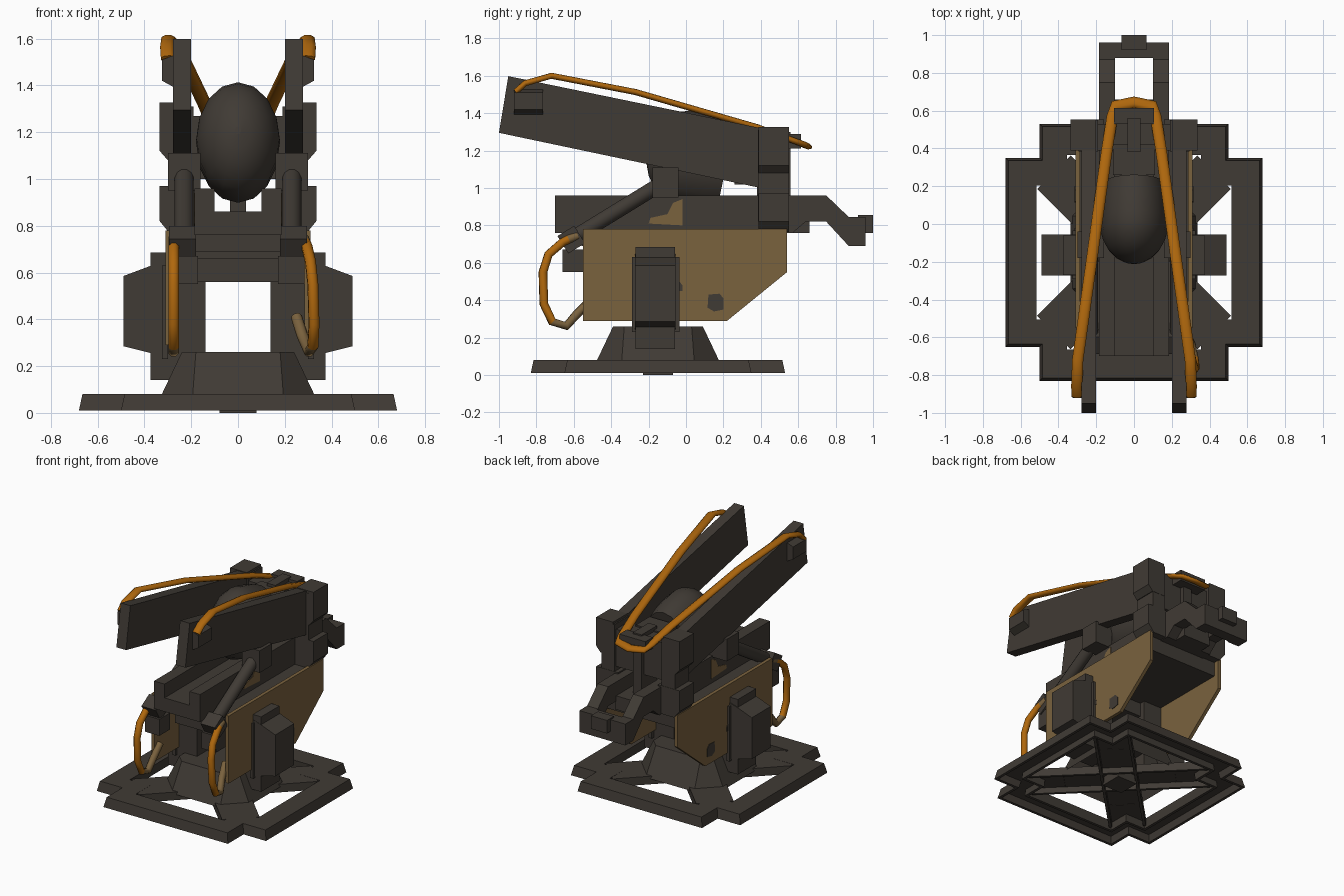
import bpy, bmesh, math
from mathutils import Vector, Matrix

if "Cube" in bpy.data.objects:
    bpy.data.objects.remove(bpy.data.objects["Cube"])


def material(name, rgb):
    m = bpy.data.materials.new(name)
    m.diffuse_color = (*rgb, 1)
    m.use_nodes = True
    m.node_tree.nodes["Principled BSDF"].inputs["Base Color"].default_value = m.diffuse_color
    return m


GREY = material("dark_gunmetal", (0.051, 0.043, 0.035))
TAN = material("worn_tan", (0.195, 0.122, 0.048))
ORANGE = material("orange_hose", (0.43, 0.137, 0.004))


def finish(name, bm, mat, mirror=False):
    bmesh.ops.recalc_face_normals(bm, faces=bm.faces)
    me = bpy.data.meshes.new(name)
    bm.to_mesh(me)
    bm.free()
    me.materials.append(mat)
    ob = bpy.data.objects.new(name, me)
    bpy.context.collection.objects.link(ob)
    if mirror:
        ob.modifiers.new("Mirror", 'MIRROR')
    return ob


def loft(name, loops, mat=GREY, mirror=False, caps=(True, True), closed=False, smooth=False):
    """Skin closed rings of points into a solid."""
    bm = bmesh.new()
    rings = [[bm.verts.new(p) for p in l] for l in loops]
    n = len(rings[0])
    pairs = list(zip(rings, rings[1:])) + ([(rings[-1], rings[0])] if closed else [])
    for a, b in pairs:
        for i in range(n):
            j = (i + 1) % n
            bm.faces.new((a[i], a[j], b[j], b[i])).smooth = smooth
    if not closed:
        if caps[0]:
            bm.faces.new(rings[0])
        if caps[1]:
            bm.faces.new(rings[-1])
    return finish(name, bm, mat, mirror)


def prism(name, yz, x0, x1, mat=GREY, mirror=True):
    """Side profile extruded along x."""
    return loft(name, [[(x, y, z) for y, z in yz] for x in (x0, x1)], mat, mirror)


def front_prism(name, xz, y0, y1, mat=GREY, mirror=True):
    """Front profile extruded along y."""
    return loft(name, [[(x, y, z) for x, z in xz] for y in (y0, y1)], mat, mirror)


def box(name, x0, x1, y0, y1, z0, z1, mat=GREY, mirror=True):
    return prism(name, [(y0, z0), (y1, z0), (y1, z1), (y0, z1)], x0, x1, mat, mirror)


def hose(name, path, w, h, mirror=False, sides=8, mat=ORANGE):
    """Tube of elliptical section (w across, h thick) along a path."""
    pts = [Vector(p) for p in path]
    loops = []
    side = Vector((1, 0, 0))
    for i, p in enumerate(pts):
        t = (pts[min(i + 1, len(pts) - 1)] - pts[max(i - 1, 0)]).normalized()
        s = (side - t * side.dot(t)).normalized()
        u = s.cross(t)
        side = s
        loops.append([p + s * w * math.cos(a) + u * h * math.sin(a)
                      for a in (2 * math.pi * (k + .5) / sides for k in range(sides))])
    return loft(name, loops, mat, mirror, smooth=True)


CY = -0.15  # centre of the base along y


def plus(a, b, z):
    q = [(a, -b), (a, b), (b, b)]
    out = []
    for k in range(4):
        r = Matrix.Rotation(k * math.pi / 2, 2)
        for p in q:
            v = r @ Vector(p)
            out.append((v.x, v.y + CY, z))
    return out


def octagon(h, c, z):
    return [(x, y + CY, z) for x, y in ((h, -h + c), (h, h - c), (h - c, h), (-h + c, h),
            (-h, h - c), (-h, -h + c), (-h + c, -h), (h - c, -h))]


# base: notched frame hollow underneath, crossed channel struts, hollow pedestal
loft("base_frame", [plus(.68, .50, .01), plus(.665, .485, .08), plus(.515, .355, .08),
                    plus(.52, .36, .01), plus(.54, .38, .01), plus(.535, .375, .06),
                    plus(.65, .47, .06), plus(.66, .48, .01)], closed=True)
channel = [(-.125, .02), (-.125, .079), (.125, .079), (.125, .02),
           (.105, .02), (.105, .062), (-.105, .062), (-.105, .02)]
for i, ang in enumerate((45, 135)):
    rot = Matrix.Rotation(math.radians(ang), 3, 'Z')
    loft(f"base_strut_{i}", [[rot @ Vector((x, y, z)) + Vector((0, CY, 0)) for y, z in channel]
                            for x in (-.60, .60)])
loft("pedestal", [octagon(.335, .14, .06), octagon(.24, .06, .26)], caps=(False, True))
box("base_hub", -.08, .08, CY - .08, CY + .08, 0, .065, mirror=False)

# trunnion yoke on both sides
box("yoke_arm", .14, .375, -.27, -.06, .14, .685)
front_prism("yoke_cover", [(.30, .235), (.37, .255), (.49, .285), (.49, .585), (.37, .63), (.30, .65)],
            -.272, -.055)
box("yoke_flange", .30, .325, -.29, -.035, .23, .63)

# tan side armour with worn patches
prism("side_armour", [(-.55, .29), (-.55, .78), (.54, .78), (.54, .55), (.22, .29)], .285, .31, TAN)
prism("armour_wear_rear", [(.115, .36), (.15, .34), (.2, .35), (.2, .41), (.18, .435), (.12, .43)],
      .309, .314)
prism("armour_wear_mid", [(-.05, .45), (-.02, .45), (-.02, .48), (-.05, .52)], .309, .314)

# cradle body between the armour plates
box("cradle_body", -.285, .285, -.50, .50, .66, .765, mirror=False)
box("cradle_crossbar", -.19, .19, -.45, -.10, .56, .665, mirror=False)
box("front_bracket", .17, .285, -.66, -.54, .55, .67)
box("cradle_front_lip", -.19, .19, -.56, -.49, .69, .77, mirror=False)

# cranked slide rails, floor and tail
prism("slide_rail", [(-.70, .76), (-.70, .96), (.75, .96), (.87, .845), (.96, .845), (.96, .69),
                     (.87, .69), (.75, .82), (.64, .82), (.57, .76)], .10, .185)
box("slide_floor", -.11, .11, -.70, .66, .76, .86, mirror=False)
box("tail_crossbar", -.185, .185, .88, .96, .69, .845, mirror=False)
box("tail_block", -.065, .065, .92, 1.0, .76, .855, mirror=False)
prism("rail_wear", [(-.2, .81), (-.19, .84), (-.1, .86), (-.07, .92), (-.02, .94), (-.02, .80)],
      .184, .189, TAN)

# hydraulic lift cylinders
hose("lift_cylinder", [(.23, -.60, .735), (.23, -.12, 1.03)], .042, .042, True, 12, GREY)
d = Vector((0, .48, .295)).normalized()
n = Vector((0, -d.z, d.y))
o = Vector((.23, -.62, .72))
loft("cylinder_foot", [[o + d * a + n * b + Vector((x, 0, 0)) for x, b in
                        ((-.05, -.055), (.065, -.055), (.065, .055), (-.05, .055))] for a in (-.045, .06)],
     mirror=True)
box("cylinder_mount", .16, .30, -.18, -.04, .95, 1.11)

# twin launching arms with hose sockets
prism("launch_arm", [(-1.0, 1.295), (-.95, 1.598), (.40, 1.32), (.40, 1.0)], .20, .277)
front_prism("hose_socket", [(.27, 1.39), (.325, 1.42), (.325, 1.51), (.27, 1.53)], -.92, -.765)

# rear clamp joining arms and rails
box("clamp_post", .19, .295, .385, .55, .82, 1.31)
front_prism("clamp_upper_jaw", [(.20, 1.08), (.30, 1.08), (.335, 1.12), (.335, 1.327), (.20, 1.327)],
            .388, .552)
front_prism("clamp_lower_jaw", [(.16, .765), (.29, .765), (.335, .82), (.335, .97), (.16, .97)],
            .388, .552)
box("clamp_crossbeam", -.21, .21, .39, .53, 1.0, 1.27, mirror=False)
box("head_collar", -.11, .11, .26, .42, 1.02, 1.28, mirror=False)
box("clamp_key", -.035, .035, .38, .56, .85, 1.30, mirror=False)
box("hose_guide", -.105, .105, .53, .615, 1.21, 1.29, mirror=False)

# bullet-shaped head between the arms: domed front, straight tail, tilted with the arms
tilt = Matrix.Translation((0, 0, 1.165)) @ Matrix.Rotation(math.radians(-12), 4, 'X')
dome = [(-.21 * math.cos(a), math.sin(a)) for a in (math.radians(v) for v in (4, 18, 34, 50, 66, 80))]
loft("round_head", [[tilt @ Vector((.18 * r * math.cos(t), y, .25 * r * math.sin(t)))
                     for t in (2 * math.pi * k / 16 for k in range(16))]
                    for y, r in dome + [(.02, 1), (.13, .98), (.22, .90)]], smooth=True)

# long flat hose running from one arm around the back to the other
half = [(.30, -.91, 1.515), (.303, -.86, 1.56), (.298, -.72, 1.60), (.235, -.27, 1.513),
        (.145, .38, 1.325), (.115, .57, 1.255), (.10, .625, 1.235)]
hose("top_hose", half + [(0, .645, 1.225)] + [(-x, y, z) for x, y, z in reversed(half)], .032, .017)

# hanging hoses at the front, the two ends routed differently, with worn tan ends
drop = [(-.58, .745), (-.63, .725), (-.66, .71), (-.735, .645), (-.765, .55), (-.76, .38),
        (-.715, .285), (-.64, .262), (-.58, .33), (-.50, .41)]
right_x = (.28, .288, .295, .31, .32, .325, .32, .305, .275, .25)
for name, xs in (("hanging_hose_right", right_x), ("hanging_hose_left", (-.275,) * 10)):
    ob = hose(name, [(x, y, z) for x, (y, z) in zip(xs, drop)], .024, .024)
    ob.data.materials.append(TAN)
    for f in ob.data.polygons:
        if f.center.z < .32 or f.center.y > -.63:
            f.material_index = 1
